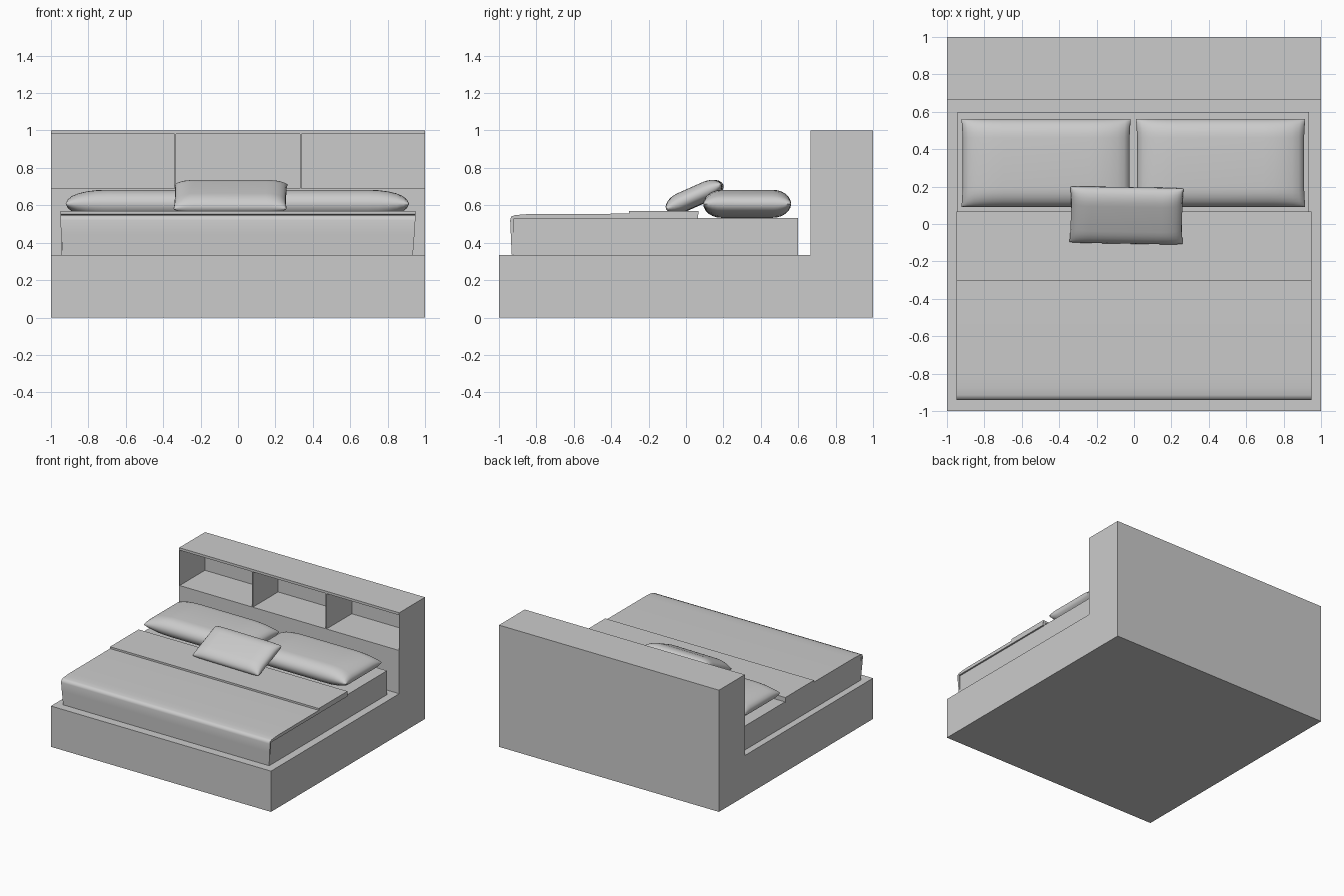
import bpy, bmesh, math
from mathutils import Matrix

if "Cube" in bpy.data.objects:
    bpy.data.objects.remove(bpy.data.objects["Cube"])


def make_object(name, verts, faces, smooth_angle=None):
    mesh = bpy.data.meshes.new(name)
    mesh.from_pydata(verts, [], faces)
    bm = bmesh.new()
    bm.from_mesh(mesh)
    bmesh.ops.remove_doubles(bm, verts=bm.verts, dist=1e-5)
    bmesh.ops.recalc_face_normals(bm, faces=bm.faces)
    bm.to_mesh(mesh)
    bm.free()
    obj = bpy.data.objects.new(name, mesh)
    bpy.context.collection.objects.link(obj)
    if smooth_angle:
        bpy.ops.object.select_all(action='DESELECT')
        obj.select_set(True)
        bpy.context.view_layer.objects.active = obj
        bpy.ops.object.shade_smooth_by_angle(angle=math.radians(smooth_angle))
    return obj


def extrude_x(name, profile, smooth_angle=None):
    """Closed profile of (y, z, x_left, x_right) spanned across the width."""
    n = len(profile)
    verts = [(a, y, z) for y, z, a, b in profile] + [(b, y, z) for y, z, a, b in profile]
    faces = [(i, (i + 1) % n, (i + 1) % n + n, i + n) for i in range(n)]
    faces += [tuple(range(n)), tuple(range(n, 2 * n))]
    return make_object(name, verts, faces, smooth_angle)


def box(name, x0, x1, y0, y1, z0, z1):
    return extrude_x(name, [(y, z, x0, x1) for y, z in
                            ((y0, z0), (y1, z0), (y1, z1), (y0, z1))])


def pillow(name, size, edge, matrix):
    """Cushion with a flat middle and rounded edges of the given widths."""
    def stations(half, w):
        s = [half - w * (1 - math.cos(math.pi / 2 * k / 6)) for k in range(7)]
        return [-v for v in s] + s[::-1]

    def rise(t, half, w):
        s = min((half - abs(t)) / w, 1)
        return math.sqrt(max(0, 1 - (1 - s) ** 2))

    hx, hy, hz = (v / 2 for v in size)
    xs, ys = stations(hx, edge[0]), stations(hy, edge[1])
    nx, ny = len(xs), len(ys)
    verts, faces = [], []
    for sign in (1, -1):
        o = len(verts)
        for x in xs:
            for y in ys:
                # sides pull in slightly between the corners
                px = x * (1 - 0.02 * (1 - (y / hy) ** 2))
                z = sign * hz * rise(x, hx, edge[0]) ** 0.85 * rise(y, hy, edge[1])
                verts.append((px, y, z))
        for i in range(nx - 1):
            for j in range(ny - 1):
                a = o + i * ny + j
                faces.append((a, a + 1, a + ny + 1, a + ny))
    obj = make_object(name, verts, faces, 50)
    obj.matrix_world = matrix
    return obj


# Platform and headboard in one L-shaped block
frame = extrude_x("bed_frame", [(y, z, -1, 1) for y, z in
                  ((-1, 0), (1, 0), (1, 1), (0.665, 1), (0.665, 0.335), (-1, 0.335))])

# Three open shelf niches in the headboard
for i, (x0, x1) in enumerate(((-0.996, -0.339), (-0.331, 0.331), (0.339, 0.996))):
    cutter = box(f"niche_cutter_{i + 1}", x0, x1, 0.6, 0.993, 0.69, 0.98)
    cutter.hide_render = True
    cutter.hide_set(True)
    cut = frame.modifiers.new("niche", 'BOOLEAN')
    cut.operation = 'DIFFERENCE'
    cut.solver = 'EXACT'
    cut.object = cutter

# Mattress
box("mattress", -0.945, 0.935, -0.925, 0.60, 0.335, 0.532)

# Blanket draped over the foot end, narrowing towards its hem
outer = [(0.065, 0.555), (-0.30, 0.555), (-0.82, 0.554), (-0.875, 0.551), (-0.915, 0.547),
         (-0.935, 0.540), (-0.94, 0.52), (-0.937, 0.45), (-0.932, 0.336)]
inner = [(-0.922, 0.336), (-0.922, 0.528), (0.065, 0.528)]


def widen(z):
    return 0.935 + 0.013 * min(1, (z - 0.335) / 0.17)


extrude_x("blanket", [(y, z, -widen(z) - 0.002, widen(z)) for y, z in outer + inner], 60)

# Turned-back band of the blanket
box("blanket_fold", -0.95, 0.948, -0.305, 0.067, 0.552, 0.57)

# Sleeping pillows
for side, x in (("left", -0.47), ("right", 0.463)):
    pillow(f"{side}_pillow", (0.905, 0.47, 0.15), (0.22, 0.10),
           Matrix.Translation((x, 0.327, 0.608)))

# Small cushion leaning on the pillows
pillow("small_cushion", (0.605, 0.325, 0.105), (0.11, 0.09),
       Matrix.Translation((-0.04, 0.046, 0.646))
       @ Matrix.Rotation(math.radians(-1), 4, 'Z')
       @ Matrix.Rotation(math.radians(24), 4, 'X'))
